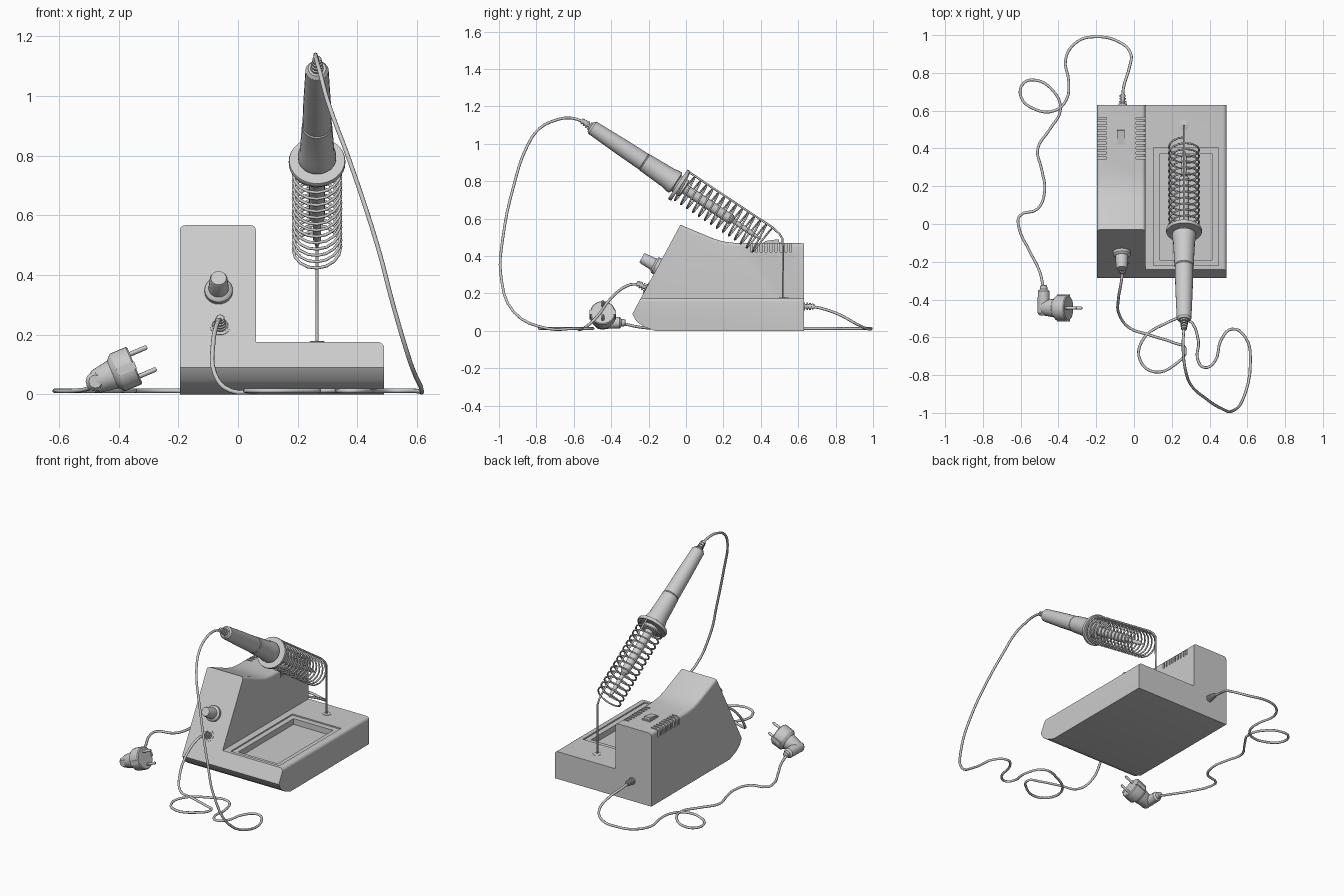
import bpy, bmesh
from math import sin, cos, pi, radians
from mathutils import Vector as V, Matrix

if "Cube" in bpy.data.objects:
    bpy.data.objects.remove(bpy.data.objects["Cube"])


def mesh_object(name, bm):
    bmesh.ops.recalc_face_normals(bm, faces=bm.faces[:])
    me = bpy.data.meshes.new(name)
    bm.to_mesh(me)
    bm.free()
    ob = bpy.data.objects.new(name, me)
    bpy.context.collection.objects.link(ob)
    return ob


def boxes(name, items, rot=None):
    """Boxes given as (centre, size), joined in one object."""
    bm = bmesh.new()
    for c, s in items:
        m = Matrix.Translation(c) @ (rot or Matrix()) @ Matrix.Diagonal((*s, 1))
        bmesh.ops.create_cube(bm, size=1, matrix=m)
    return mesh_object(name, bm)


def lathe(name, p, d, prof, n=24):
    """Profile of (radius, distance) turned about the axis from p along d."""
    q = V(d).to_track_quat('Z', 'Y')
    bm = bmesh.new()
    rings = [[bm.verts.new(V(p) + q @ V((r * cos(2 * pi * i / n), r * sin(2 * pi * i / n), t)))
              for i in range(n)] for r, t in prof]
    for a, b in zip(rings, rings[1:]):
        for i in range(n):
            j = (i + 1) % n
            bm.faces.new((a[i], a[j], b[j], b[i]))
    bm.faces.new(rings[0])
    bm.faces.new(rings[-1])
    return mesh_object(name, bm)


def prism(name, prof, x0, x1, bevel_test, width):
    """Side profile of (y, z) extruded in x, with chosen edges rounded."""
    bm = bmesh.new()
    f = bm.faces.new([bm.verts.new((x0, y, z)) for y, z in prof])
    ext = bmesh.ops.extrude_face_region(bm, geom=[f])['geom']
    bmesh.ops.translate(bm, vec=(x1 - x0, 0, 0), verts=[v for v in ext if isinstance(v, bmesh.types.BMVert)])
    edges = [e for e in bm.edges if bevel_test(*[v.co for v in e.verts])]
    bmesh.ops.bevel(bm, geom=edges, offset=width, segments=4, profile=0.5, affect='EDGES')
    return mesh_object(name, bm)


def wire(name, pts, r, smooth=True):
    cu = bpy.data.curves.new(name, 'CURVE')
    cu.dimensions = '3D'
    cu.bevel_depth, cu.bevel_resolution, cu.resolution_u = r, 2, 4
    cu.use_fill_caps = True
    sp = cu.splines.new('BEZIER' if smooth else 'POLY')
    if smooth:
        sp.bezier_points.add(len(pts) - 1)
        for b, p in zip(sp.bezier_points, pts):
            b.co = p
            b.handle_left_type = b.handle_right_type = 'AUTO'
    else:
        sp.points.add(len(pts) - 1)
        for b, p in zip(sp.points, pts):
            b.co = (*p, 1)
    ob = bpy.data.objects.new(name, cu)
    bpy.context.collection.objects.link(ob)
    return ob


def cut(ob, cutter):
    m = ob.modifiers.new('cut', 'BOOLEAN')
    m.operation, m.solver, m.object = 'DIFFERENCE', 'EXACT', cutter
    bpy.context.view_layer.objects.active = ob
    bpy.ops.object.modifier_apply(modifier=m.name)
    bpy.data.objects.remove(cutter)


def relief(name, p, d):
    """Ribbed strain relief."""
    prof = []
    for i in range(4):
        r, t = 0.022 - 0.002 * i, 0.015 * i
        prof += [(r, t), (r, t + 0.009), (0.012, t + 0.009), (0.012, t + 0.015)]
    return lathe(name, p, d, prof, 12)


# Housing: tall control box and low tray base share the front profile
nose = [(0.63, 0), (-0.165, 0), (-0.225, 0.022), (-0.265, 0.05), (-0.287, 0.09)]
tall = prism('control_box', nose + [(-0.03, 0.567), (0.075, 0.523), (0.15, 0.492), (0.2, 0.477),
             (0.26, 0.47), (0.63, 0.468)], -0.195, 0.06,
             lambda a, b: abs(a.x - b.x) < 1e-5 and min(a.z, b.z) > 0.4, 0.018)
base = prism('tray_base', nose + [(-0.241, 0.175), (0.63, 0.175)], 0.03, 0.49,
             lambda a, b: min(a.x, b.x) > 0.48 and min(a.z, b.z) > 0.17, 0.02)

# Stepped sponge tray
cut(base, boxes('tray_cut', [((0.275, 0.0925, 0.175), (0.345, 0.625, 0.016))]))
cut(base, boxes('tray_well', [((0.275, 0.09, 0.165), (0.28, 0.56, 0.07))]))

# Vent slots wrapping the upper edges
slots = [((x, 0.35 + 0.0262 * i, 0.46), (0.1, 0.011, 0.08))
         for x in (-0.195, 0.06) for i in range(9)]
cut(tall, boxes('vent_cut', slots))

# Rocker switch
boxes('switch_frame', [((-0.07, 0.46, 0.47), (0.054, 0.09, 0.012))])
boxes('switch_rocker', [((-0.07, 0.46, 0.475), (0.042, 0.074, 0.02))], Matrix.Rotation(radians(8), 4, 'X'))

# Control knob and cable socket on the sloping front
out = V((0, -0.88, 0.475))
lathe('knob', (-0.065, -0.153, 0.345), out,
      [(0.047, -0.01), (0.047, 0.012), (0.042, 0.018), (0.034, 0.022), (0.03, 0.085), (0.026, 0.095)])
lathe('socket_ring', (-0.06, -0.211, 0.228), out,
      [(0.027, -0.01), (0.034, -0.01), (0.034, 0.004), (0.027, 0.004), (0.025, 0.0)])
relief('iron_cord_socket', (-0.06, -0.211, 0.228), out)
relief('power_cord_relief', (-0.06, 0.628, 0.13), (0, 1, 0))

# Soldering iron
d = V((0, 0.834, -0.552)).normalized()
up = V((0, 0.552, 0.834)).normalized()
p0 = V((0.265, -0.51, 1.092))
lathe('iron_handle', p0, d, [(0.03, 0), (0.039, 0.012), (0.046, 0.2), (0.049, 0.34), (0.047, 0.343),
      (0.051, 0.348), (0.058, 0.5), (0.064, 0.525), (0.064, 0.545), (0.05, 0.55), (0.05, 0.6), (0.03, 0.605)])
lathe('holder_flange', p0, d, [(0.05, 0.558), (0.093, 0.558), (0.095, 0.563), (0.095, 0.573),
      (0.093, 0.578), (0.05, 0.578)], 32)
lathe('iron_barrel', p0, d, [(0.027, 0.6), (0.027, 0.9), (0.02, 0.91), (0.013, 0.915), (0.013, 1.04), (0.003, 1.09)], 16)
relief('iron_cord_relief', p0, -d)

# Spring holder and the stand wire that carries it
turns, seg = 14, 16
coil = []
for i in range(turns * seg + 1):
    a, t = 2 * pi * i / seg, 0.575 + 0.535 * i / (turns * seg)
    coil.append(p0 + d * t + 0.08 * (cos(a) * up + V((sin(a), 0, 0))))
wire('spring', coil, 0.005, False)
wire('stand_wire', [p0 + d * 0.57 + up * 0.087, p0 + d * 1.11 + up * 0.087, (0.265, 0.5, 0.518),
     (0.265, 0.517, 0.49), (0.265, 0.52, 0.16)], 0.0055, False)
lathe('stand_grommet', (0.265, 0.523, 0.17), (0, 0, 1), [(0.025, 0), (0.025, 0.007), (0.02, 0.009)], 20)

# Iron cord, from handle down to the bench and back to the front socket
G = 0.012
iron = [(.265, -.55, 1.12), (.26, -.62, 1.138), (.262, -.70, 1.125), (.275, -.785, 1.08), (.30, -.85, .985),
        (.375, -.92, .78), (.47, -.98, .49), (.52, -.99, .3), (.58, -.92, .1), (.616, -.74, G)]
floor = [(.59, -.6), (.52, -.556), (.463, -.61), (.426, -.73), (.373, -.76), (.336, -.714), (.341, -.62),
         (.283, -.505), (.16, -.53), (.04, -.624), (.034, -.725), (.108, -.783), (.214, -.746),
         (.272, -.66), (.214, -.63), (.08, -.587), (-.024, -.55)]
iron += [(x, y, G) for x, y in floor]
iron += [(-.078, -.48, .07), (-.083, -.40, .175), (-.068, -.31, .243), (-.06, -.255, .25)]
wire('iron_cord', iron, 0.0075)

# Power cord
power = [(-.06, .67, .13), (-.055, .725, .12), (-.024, .83, .082), (-.018, .905, .04)]
floor = [(-.077, .963), (-.21, .991), (-.304, .963), (-.362, .873), (-.346, .757), (-.357, .66), (-.42, .6),
         (-.526, .608), (-.6, .677), (-.584, .746), (-.526, .762), (-.436, .714), (-.389, .608), (-.447, .5),
         (-.51, .397), (-.489, .29), (-.473, .175), (-.51, .08), (-.606, .042), (-.61, -.016), (-.553, -.143)]
power += [(x, y, G) for x, y in floor] + [(-.5, -.25, .02), (-.48, -.335, .038)]
wire('power_cord', power, 0.0075)

# Angled mains plug lying tilted on the bench
ax = V((0.92, 0, 0.39)).normalized()
side = V((-0.39, 0, 0.92)).normalized()
b = V((-0.475, -0.445, 0.043))
lathe('plug_body', b, ax, [(0.03, -0.015), (0.04, 0), (0.05, 0.06), (0.066, 0.075), (0.068, 0.08),
      (0.068, 0.135), (0.063, 0.14)], 28)
lathe('plug_cable_arm', (-0.478, -0.475, 0.043), (0, 1, 0),
      [(0.022, -0.01), (0.033, 0.005), (0.031, 0.12), (0.02, 0.13), (0.018, 0.15), (0.01, 0.152)], 12)
tilt = Matrix.Rotation(-0.4, 4, 'Y')
boxes('plug_clips', [(b + ax * 0.11 + V((0, s * 0.064, 0)), (0.065, 0.014, 0.026)) for s in (-1, 1)], tilt)
for i, s in enumerate((-1, 1)):
    lathe('plug_pin_%d' % (i + 1), b + ax * 0.13 + side * s * 0.04, ax,
          [(0.008, 0), (0.008, 0.066), (0.005, 0.072)], 12)

# Smooth shading with crisp edges
for ob in bpy.context.collection.objects:
    if ob.type == 'MESH':
        bpy.ops.object.select_all(action='DESELECT')
        ob.select_set(True)
        bpy.context.view_layer.objects.active = ob
        bpy.ops.object.shade_smooth_by_angle(angle=radians(30))
